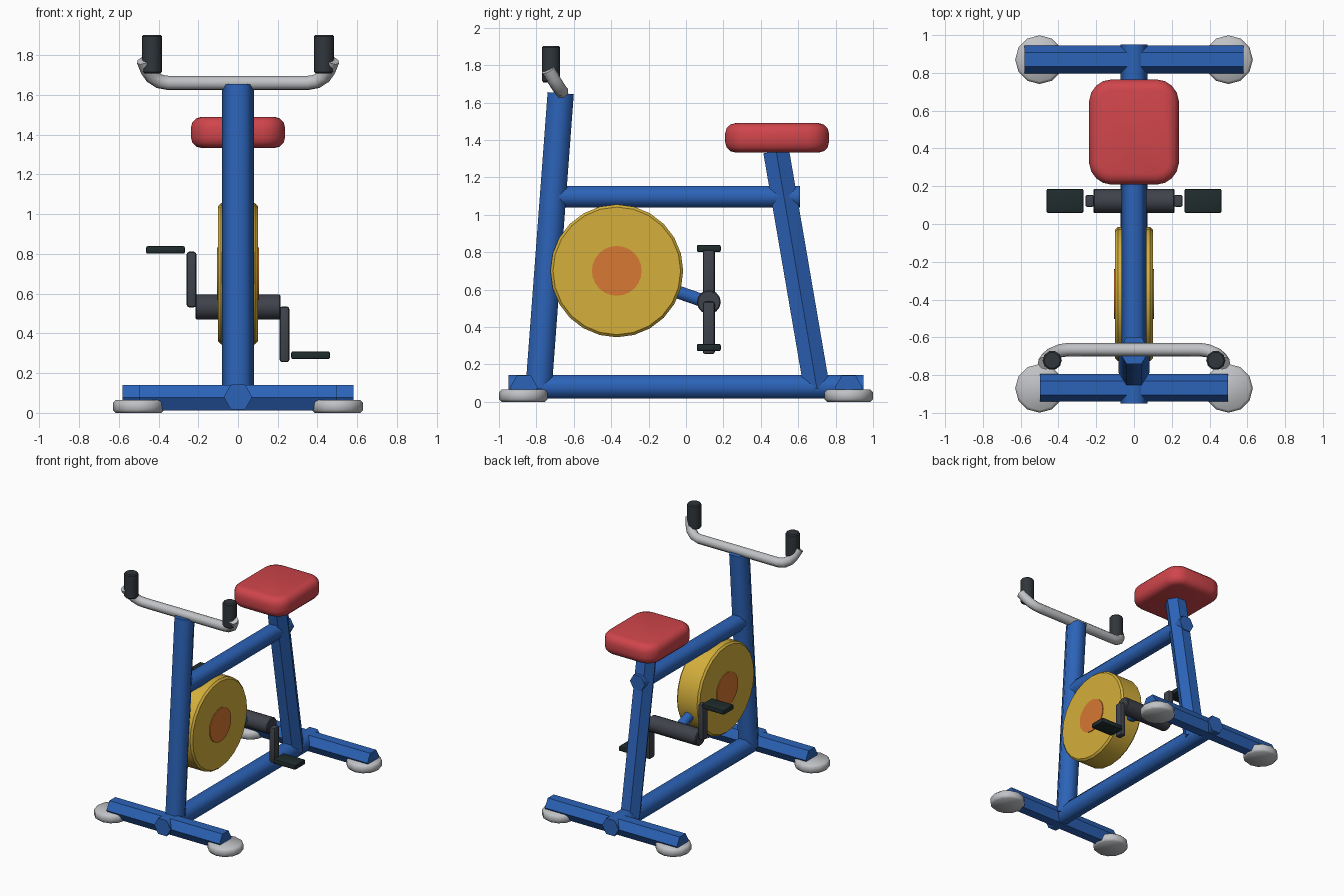
import bpy, bmesh, math
from mathutils import Vector

cube = bpy.data.objects.get("Cube")
if cube:
    bpy.data.objects.remove(cube, do_unlink=True)


def material(name, rgb):
    m = bpy.data.materials.new(name)
    m.use_nodes = True
    m.diffuse_color = (*rgb, 1)
    m.node_tree.nodes["Principled BSDF"].inputs["Base Color"].default_value = (*rgb, 1)
    return m


BLUE = material("frame blue", (0.025, 0.125, 0.48))
RED = material("seat red", (0.63, 0.06, 0.07))
YELLOW = material("flywheel yellow", (0.66, 0.43, 0.045))
ORANGE = material("hub orange", (0.68, 0.19, 0.032))
SILVER = material("light grey", (0.53, 0.54, 0.56))
GREY = material("crank grey", (0.05, 0.055, 0.07))
RUBBER = material("grip grey", (0.03, 0.037, 0.045))
BLACK = material("pedal black", (0.0144, 0.025, 0.026))


def finish(name, bm, mat, angle):
    """Turn a bmesh into an object; angle 0 keeps every face flat."""
    bmesh.ops.recalc_face_normals(bm, faces=bm.faces)
    me = bpy.data.meshes.new(name)
    bm.to_mesh(me)
    bm.free()
    me.materials.append(mat)
    ob = bpy.data.objects.new(name, me)
    bpy.context.collection.objects.link(ob)
    if angle:
        bpy.ops.object.select_all(action='DESELECT')
        ob.select_set(True)
        bpy.context.view_layer.objects.active = ob
        bpy.ops.object.shade_smooth_by_angle(angle=math.radians(angle))
    return ob


def tube(name, a, b, r, mat, sides=6, bevel=0, angle=65, corner=(1, 0, 0)):
    """Prism from a to b with one corner facing the given direction."""
    a, b = Vector(a), Vector(b)
    d = (b - a).normalized()
    u = Vector(corner)
    u = (u - d * u.dot(d)).normalized()
    v = d.cross(u)
    ends = [(a, r), (b, r)]
    if bevel:
        ends = [(a, r - bevel), (a + d * bevel, r), (b - d * bevel, r), (b, r - bevel)]
    bm = bmesh.new()
    rings = []
    for p, rad in ends:
        turns = [math.tau * i / sides for i in range(sides)]
        rings.append([bm.verts.new(p + rad * (u * math.cos(t) + v * math.sin(t))) for t in turns])
    for lo, hi in zip(rings, rings[1:]):
        for i in range(sides):
            j = (i + 1) % sides
            bm.faces.new((lo[i], lo[j], hi[j], hi[i]))
    bm.faces.new(rings[0])
    bm.faces.new(rings[-1])
    return finish(name, bm, mat, angle)


def box(name, center, size, mat, bevel):
    bm = bmesh.new()
    bmesh.ops.create_cube(bm, size=1)
    for v in bm.verts:
        v.co = Vector(center) + v.co * Vector(size)
    bmesh.ops.bevel(bm, geom=bm.edges[:], offset=bevel, segments=2, profile=0.5, affect='EDGES')
    return finish(name, bm, mat, 40)


# Frame
tube("base_tube", (0, -0.95, 0.08), (0, 0.95, 0.08), 0.072, BLUE)
tube("front_post", (0, -0.788, 0.07), (0, -0.67, 1.65), 0.081, BLUE)
tube("seat_post", (0, 0.70, 0.07), (0, 0.482, 1.34), 0.08, BLUE, angle=0)
tube("top_tube", (0, -0.68, 1.097), (0, 0.61, 1.097), 0.066, BLUE)
tube("crank_stay", (0, -0.37, 0.70), (0, 0.12, 0.53), 0.04, BLUE)
for name, y, half in (("front_foot_bar", -0.867, 0.497), ("rear_foot_bar", 0.87, 0.58)):
    tube(name, (-half, y, 0.077), (half, y, 0.077), 0.074, BLUE, angle=0, corner=(0, 1, 0))

# Foot pads
for end, y in (("front", -0.87), ("rear", 0.87)):
    for side, x in (("right", -0.5), ("left", 0.5)):
        tube(f"{end}_{side}_pad", (x, y, 0), (x, y, 0.066), 0.129, SILVER, 12, 0.014, 50)

# Flywheel and hub
tube("flywheel", (-0.1, -0.37, 0.7), (0.1, -0.37, 0.7), 0.355, YELLOW, 24, 0.014, 30, (0, 1, 0))
tube("flywheel_hub", (-0.106, -0.37, 0.7), (0.106, -0.37, 0.7), 0.133, ORANGE, 24, 0, 30, (0, 1, 0))

# Crank axle, arms and pedals
tube("crank_axle", (-0.215, 0.122, 0.533), (0.215, 0.122, 0.533), 0.064, GREY, 14, 0.006, 30, (0, 1, 0))
for side, s, up in (("right", -1, 1), ("left", 1, -1)):
    box(f"{side}_crank_arm", (s * 0.234, 0.122, 0.533 + up * 0.138), (0.048, 0.064, 0.28), GREY, 0.012)
    box(f"{side}_pedal", (s * 0.365, 0.122, 0.555 + up * 0.265), (0.195, 0.128, 0.038), BLACK, 0.008)

# Seat: rounded corners, then a softened rim and slightly bulging sides
bm = bmesh.new()
bmesh.ops.create_cube(bm, size=1)
for v in bm.verts:
    v.co *= Vector((0.485, 0.555, 0.157))
upright = [e for e in bm.edges if abs(e.verts[0].co.z - e.verts[1].co.z) > 0.1]
bmesh.ops.bevel(bm, geom=upright, offset=0.11, segments=4, profile=0.5, affect='EDGES')
rim = [e for e in bm.edges if abs(e.verts[0].co.z - e.verts[1].co.z) < 0.01]
bmesh.ops.bevel(bm, geom=rim, offset=0.055, segments=3, profile=0.5, affect='EDGES')
for v in bm.verts:
    v.co.x *= 1 - 0.8 * v.co.y ** 2
    v.co += Vector((0, 0.487, 1.411))
finish("seat", bm, RED, 60)

# Handlebar: a swept tube with both ends curling up and forward
half_path = [(0.35, -0.665, 1.66), (0.395, -0.672, 1.668), (0.432, -0.688, 1.692),
             (0.456, -0.71, 1.727), (0.475, -0.738, 1.775)]
path = [(-x, y, z) for x, y, z in reversed(half_path)] + half_path
curve = bpy.data.curves.new("handlebar", 'CURVE')
curve.dimensions = '3D'
curve.bevel_depth = 0.037
curve.bevel_resolution = 2
curve.use_fill_caps = True
spline = curve.splines.new('POLY')
spline.points.add(len(path) - 1)
for point, co in zip(spline.points, path):
    point.co = (*co, 1)
spline.use_smooth = True
curve.materials.append(SILVER)
bpy.context.collection.objects.link(bpy.data.objects.new("handlebar", curve))

# Grips
for side, x in (("right", -0.433), ("left", 0.433)):
    tube(f"{side}_grip", (x, -0.722, 1.708), (x, -0.722, 1.902), 0.051, RUBBER, 10, 0.008, 40)
